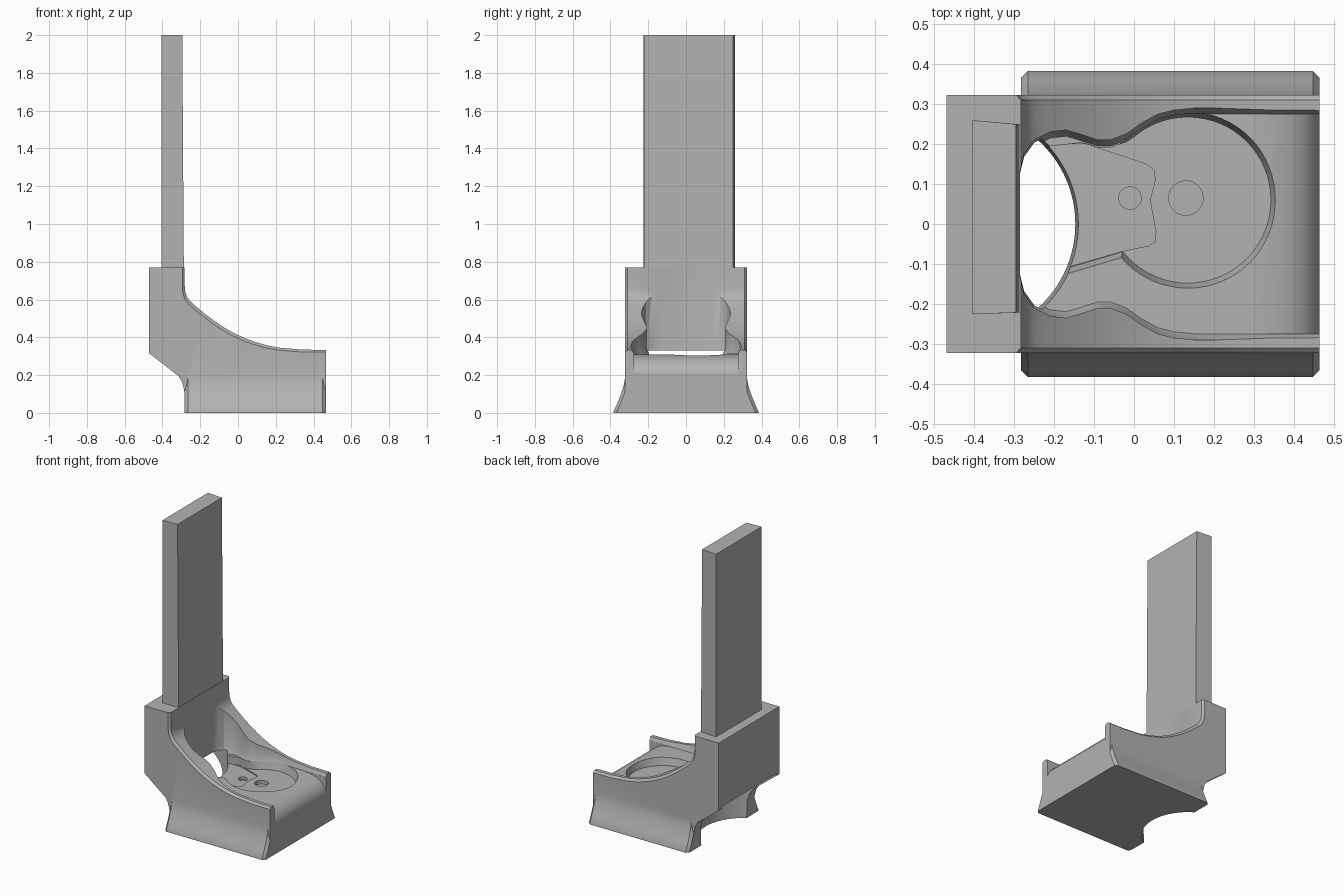
import bpy, bmesh, math

old = bpy.data.objects.get("Cube")
if old:
    bpy.data.objects.remove(old, do_unlink=True)

grey = bpy.data.materials.new("plain_grey")
grey.use_nodes = True
colour = (0.45, 0.45, 0.45, 1)
grey.diffuse_color = colour
grey.node_tree.nodes["Principled BSDF"].inputs["Base Color"].default_value = colour


def loft(name, rings):
    """Closed solid joining equal-length rings of 3D points."""
    bm = bmesh.new()
    loops = [[bm.verts.new(p) for p in ring] for ring in rings]
    n = len(loops[0])
    for a, b in zip(loops, loops[1:]):
        for i in range(n):
            j = (i + 1) % n
            bm.faces.new((a[i], a[j], b[j], b[i]))
    bm.faces.new(loops[0])
    bm.faces.new(loops[-1])
    bmesh.ops.recalc_face_normals(bm, faces=bm.faces)
    mesh = bpy.data.meshes.new(name)
    bm.to_mesh(mesh)
    bm.free()
    mesh.materials.append(grey)
    ob = bpy.data.objects.new(name, mesh)
    bpy.context.collection.objects.link(ob)
    return ob


def at_z(outline, z):
    return [(x, y, z) for x, y in outline]


def at_y(outline, y):
    return [(x, y, z) for x, z in outline]


def circle(cx, cy, r, n=64):
    return [(cx + r * math.cos(math.tau * i / n), cy + r * math.sin(math.tau * i / n))
            for i in range(n)]


def combine(target, other, operation):
    mod = target.modifiers.new("join", "BOOLEAN")
    mod.object, mod.operation, mod.solver = other, operation, "EXACT"
    bpy.ops.object.select_all(action="DESELECT")
    bpy.context.view_layer.objects.active = target
    target.select_set(True)
    bpy.ops.object.modifier_apply(modifier=mod.name)
    bpy.data.objects.remove(other, do_unlink=True)


# Holder body: side profile with a sweeping top, rim chamfered at both sides
sweep = [(-0.283, 0.68), (-0.279, 0.64), (-0.268, 0.61), (-0.25, 0.588), (-0.225, 0.566),
         (-0.175, 0.524), (-0.125, 0.487), (-0.07, 0.45), (-0.02, 0.422), (0.035, 0.396),
         (0.09, 0.376), (0.155, 0.357), (0.22, 0.345), (0.34, 0.335), (0.465, 0.333)]
lower = [(0.465, 0.0), (-0.278, 0.0), (-0.28, 0.08), (-0.286, 0.125), (-0.297, 0.165),
         (-0.315, 0.195), (-0.47, 0.315), (-0.47, 0.77)]
inner = [(-0.283, 0.77)] + sweep + lower
outer = [(-0.295, 0.77)] + [(x - 0.012 if x < 0.4 else x, z - 0.012) for x, z in sweep] + lower
body = loft("holder_body", [at_y(outer, -0.323), at_y(inner, -0.31),
                            at_y(inner, 0.31), at_y(outer, 0.323)])


# Flared skirt with clipped corners
def skirt_ring(h, z, c=0.017, x0=-0.283, x1=0.465):
    half = [(x1, h - c), (x1 - c, h), (x0 + c, h), (x0, h - c)]
    return at_z(half + [(x, -y) for x, y in reversed(half)], z)


levels = [(0.383, 0), (0.383, 0.008), (0.364, 0.05), (0.344, 0.1), (0.33, 0.145), (0.318, 0.21)]
combine(body, loft("skirt", [skirt_ring(h, z) for h, z in levels]), "UNION")

# Wavy pocket, slightly wider above its floor
wave = [(-0.285, 0.12), (-0.275, 0.16), (-0.25, 0.195), (-0.21, 0.215), (-0.17, 0.22),
        (-0.13, 0.208), (-0.09, 0.195), (-0.06, 0.195), (-0.02, 0.21), (0.02, 0.238),
        (0.06, 0.26), (0.1, 0.27), (0.15, 0.275), (0.6, 0.275)]


def pocket_ring(grow, z):
    half = [(x, y + grow) for x, y in wave]
    return at_z(half + [(x, -y) for x, y in reversed(half)], z)


combine(body, loft("pocket", [pocket_ring(0, 0.31), pocket_ring(0.015, 0.345),
                              pocket_ring(0.017, 1.0)]), "DIFFERENCE")

# Rounded front edge of the floor
nose = [(0.29, 0.311), (0.345, 0.305), (0.39, 0.293), (0.425, 0.273), (0.45, 0.245),
        (0.466, 0.208), (0.6, 0.2), (0.6, 0.5), (0.29, 0.5)]
combine(body, loft("nose", [at_y(nose, -0.274), at_y(nose, 0.274)]), "DIFFERENCE")

# Curved cut-out under the back
combine(body, loft("back_cut", [at_z(circle(-0.43, 0, 0.28, 96), -0.1),
                                at_z(circle(-0.43, 0, 0.293, 96), 0.33)]), "DIFFERENCE")

# Round recess, side channel, raised-edge step and two small sockets in the floor
combine(body, loft("recess", [at_z(circle(0.135, 0.06, 0.208), 0.26),
                              at_z(circle(0.135, 0.06, 0.222), 0.315)]), "DIFFERENCE")
channel = [(-0.25, -0.15), (-0.03, -0.085), (0.1, 0), (0.1, 0.262), (0.06, 0.252), (0.02, 0.232),
           (-0.02, 0.205), (-0.06, 0.191), (-0.09, 0.191), (-0.13, 0.204), (-0.25, 0.19)]
combine(body, loft("channel", [at_z([(x, y + (0.015 if y < -0.05 else 0)) for x, y in channel], 0.26),
                               at_z(channel, 0.314)]), "DIFFERENCE")
tab = [(-0.25, -0.132), (-0.03, -0.068), (0.035, -0.055), (0.052, -0.045), (0.055, -0.02),
       (0.04, 0.06), (0.053, 0.11), (0.05, 0.135), (0.03, 0.15), (-0.12, 0.2), (-0.25, 0.2)]
combine(body, loft("tab", [at_z(tab, 0.253), at_z(tab, 0.28)]), "DIFFERENCE")
for x, r in ((-0.01, 0.028), (0.13, 0.043)):
    ring = circle(x, 0.065, r, 32)
    combine(body, loft("socket", [at_z(ring, 0.235), at_z(ring, 0.3)]), "DIFFERENCE")

# Tall back plate, tapering slightly towards the top
def plate_ring(front, z):
    return at_z([(-0.405, -0.226), (front, -0.222), (front, 0.25), (-0.405, 0.26)], z)


plate = loft("back_plate", [plate_ring(-0.287, 0.6), plate_ring(-0.287, 0.8), plate_ring(-0.295, 2.0)])

for ob in (body, plate):
    bpy.ops.object.select_all(action="DESELECT")
    bpy.context.view_layer.objects.active = ob
    ob.select_set(True)
    bpy.ops.object.shade_smooth_by_angle(angle=math.radians(25))
